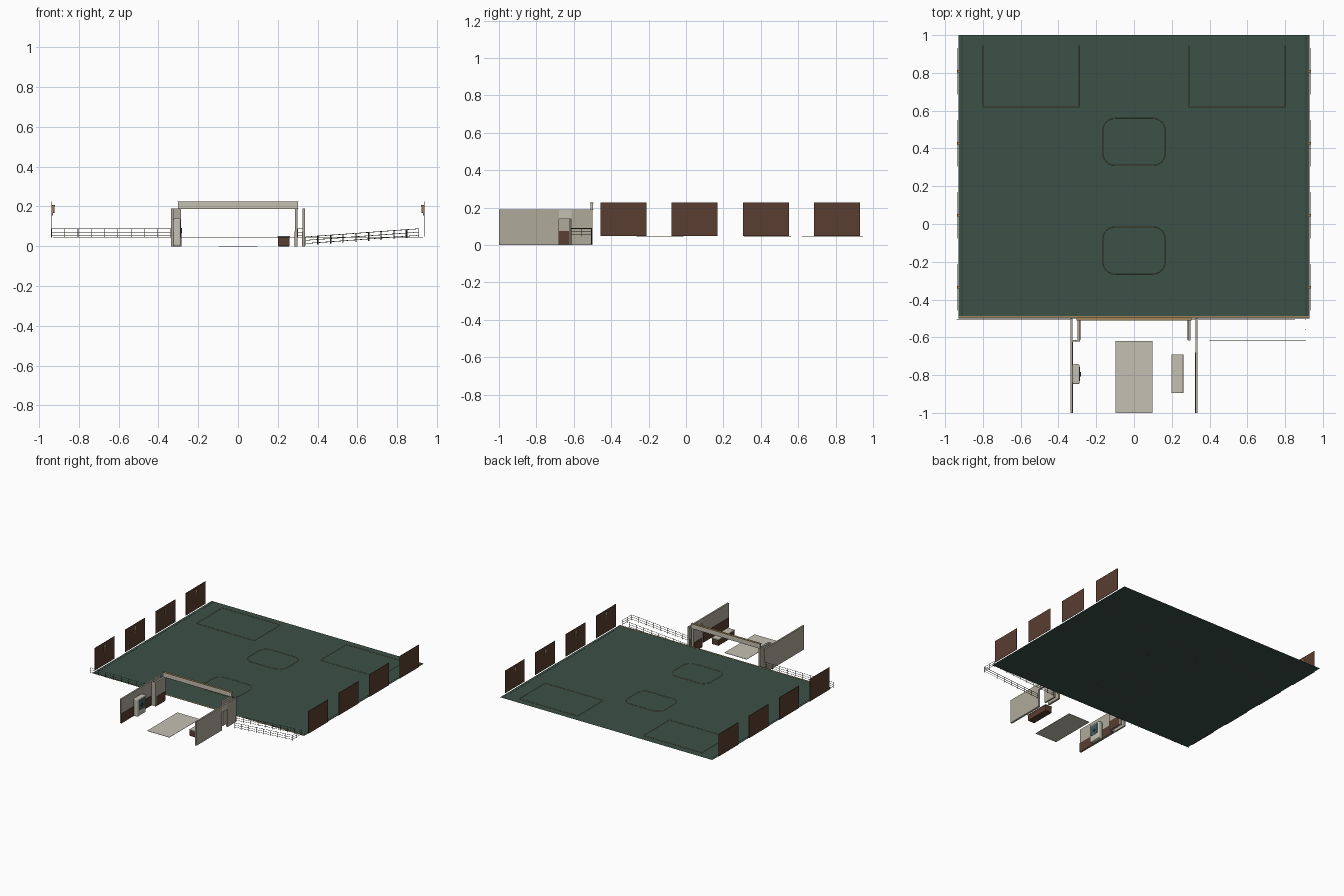
import bpy, bmesh, math
from mathutils import Vector, Matrix

if "Cube" in bpy.data.objects:
    bpy.data.objects.remove(bpy.data.objects["Cube"])


def mat(name, c):
    m = bpy.data.materials.new(name)
    m.diffuse_color = (*c, 1)
    m.use_nodes = True
    m.node_tree.nodes["Principled BSDF"].inputs["Base Color"].default_value = m.diffuse_color
    return m


GREEN = mat("green_floor", (0.045, 0.082, 0.063))
DARK = mat("dark_trim", (0.03, 0.045, 0.04))
BEIGE = mat("beige_wall", (0.43, 0.40, 0.33))
CREAM = mat("cream", (0.55, 0.53, 0.45))
WOOD = mat("brown_wood", (0.10, 0.048, 0.03))
BRASS = mat("brass", (0.36, 0.24, 0.10))
IRON = mat("iron", (0.10, 0.10, 0.075))
TEAL = mat("teal_glass", (0.05, 0.11, 0.11))


def finish(name, bm, m):
    bmesh.ops.recalc_face_normals(bm, faces=bm.faces)
    me = bpy.data.meshes.new(name)
    bm.to_mesh(me)
    bm.free()
    me.materials.append(m)
    o = bpy.data.objects.new(name, me)
    bpy.context.collection.objects.link(o)
    return o


def add_box(bm, x, y, z):
    s = Matrix.Diagonal((x[1] - x[0], y[1] - y[0], z[1] - z[0], 1))
    t = Matrix.Translation((sum(x) / 2, sum(y) / 2, sum(z) / 2))
    bmesh.ops.create_cube(bm, size=1, matrix=t @ s)


def boxes(name, m, *spans, bevel=0):
    bm = bmesh.new()
    for s in spans:
        add_box(bm, *s)
    o = finish(name, bm, m)
    if bevel:
        b = o.modifiers.new("bevel", 'BEVEL')
        b.width, b.segments = bevel, 3
    return o


def bar(bm, a, b, r, sides=6):
    a, b = Vector(a), Vector(b)
    d = b - a
    M = Matrix.Translation((a + b) / 2) @ d.to_track_quat('Z', 'Y').to_matrix().to_4x4()
    bmesh.ops.create_cone(bm, cap_ends=True, segments=sides, radius1=r, radius2=r,
                          depth=d.length, matrix=M)


def railing(name, a, b, posts):
    # three rails over evenly spaced posts, a and b are at foot level
    a, b = Vector(a), Vector(b)
    bm = bmesh.new()
    for h in (0.010, 0.026, 0.043):
        up = Vector((0, 0, h))
        bar(bm, a + up, b + up, 0.0014)
    for i in range(posts):
        p = a.lerp(b, i / (posts - 1))
        bar(bm, p, p + Vector((0, 0, 0.045)), 0.0018)
    finish(name, bm, IRON)


def loop_trim(name, pts):
    bm = bmesh.new()
    for p, q in zip(pts, pts[1:] + pts[:1]):
        bar(bm, p, q, 0.0012, 4)
    finish(name, bm, BRASS)


FZ = 0.045

# main floor
bm = bmesh.new()
vs = [bm.verts.new((x, y, FZ)) for x, y in ((-.93, -.5), (.93, -.5), (.93, 1), (-.93, 1))]
bm.faces.new(vs)
finish("main_floor", bm, GREEN)
for s in (-1, 1):
    boxes("floor_edge_strip", DARK,
          (sorted((s * .908, s * .913)), (-.49, 1), (FZ, FZ + .0006)))
boxes("floor_front_strip", BRASS, ((-.93, .93), (-.495, -.488), (FZ, FZ + .001)))

# rounded floor inlays
for cy in (-0.14, 0.435):
    pts = []
    for k, (sx, sy) in enumerate(((1, 1), (-1, 1), (-1, -1), (1, -1))):
        for i in range(7):
            t = math.radians(90 * k + 15 * i)
            pts.append((sx * .10 + .065 * math.cos(t), cy + sy * .06 + .065 * math.sin(t), FZ + .001))
    loop_trim("oval_floor_inlay", pts)

# rectangular floor inlays
for s in (-1, 1):
    loop_trim("rear_floor_inlay", [(s * x, y, FZ + .001) for x, y in
                                   ((.29, .62), (.80, .62), (.80, .945), (.29, .945))])

# side panels with wall lamps
for s in (-1, 1):
    for k in range(4):
        y = -0.335 + 0.381 * k
        boxes("side_panel", WOOD,
              (sorted((s * .9355, s * .938)), (y - .123, y + .123), (.048, .226)))
        boxes("lamp_plate", BRASS,
              (sorted((s * .931, s * .9356)), (y - .006, y + .006), (.155, .205)))
        bm = bmesh.new()
        bmesh.ops.create_cone(bm, cap_ends=True, segments=12, radius1=.004, radius2=.007,
                              depth=.04, matrix=Matrix.Translation((s * .928, y, .188)))
        finish("lamp_shade", bm, BRASS)

# entrance walls; the right one has a doorway
H = (0, .19)
boxes("left_wall", BEIGE, ((-.337, -.325), (-1, -.5), H))
boxes("right_wall", BEIGE, ((.325, .337), (-1, -.68), H), ((.325, .337), (-.612, -.5), H))
boxes("door_lintel", CREAM, ((.325, .337), (-.68, -.612), (.14, .19)))
boxes("left_wainscot", WOOD, ((-.325, -.322), (-1, -.625), (0, .075)))
boxes("right_wainscot", WOOD, ((.322, .325), (-1, -.68), (0, .075)))
for s in (-1, 1):
    boxes("inner_pier", BEIGE, (sorted((s * .286, s * .300)), (-.617, -.5), H))
    boxes("pier_wainscot", WOOD, (sorted((s * .284, s * .286)), (-.615, -.51), (0, .075)))
boxes("left_pier_closure", BEIGE, ((-.325, -.286), (-.622, -.614), H))

# entrance beam with trim
boxes("entrance_beam", CREAM, ((-.302, .302), (-.510, -.496), (.189, .223)))
boxes("beam_trim", BRASS, ((-.304, .304), (-.512, -.494), (.222, .226)),
      ((-.303, .303), (-.512, -.495), (.188, .190)))

# entry floor mat
boxes("entry_mat", CREAM, ((-.098, .098), (-1, -.62), (0, .002)))

# bench
boxes("bench_base", WOOD, ((.200, .260), (-.893, -.693), (0, .046)), bevel=.003)
boxes("bench_seat", CREAM, ((.198, .262), (-.896, -.690), (.045, .052)), bevel=.003)

# wall cabinet with glass front
boxes("cabinet_body", CREAM, ((-.325, -.288), (-.848, -.742), (0, .14)), bevel=.008)
boxes("cabinet_glass", TEAL, ((-.290, -.286), (-.832, -.758), (.045, .125)))
bm = bmesh.new()
bar(bm, (-.288, -.795, .08), (-.281, -.795, .08), .012, 16)
finish("cabinet_knob", bm, DARK)

# railings along the front edge and both sides of the ramp
railing("left_railing", (-.938, -.505, FZ), (-.337, -.505, FZ), 10)
railing("doorway_railing", (.300, -.505, FZ), (.326, -.505, FZ), 2)
railing("ramp_inner_railing", (.34, -.505, .004), (.85, -.505, .041), 9)
railing("ramp_outer_railing", (.40, -.615, .008), (.908, -.615, FZ), 9)
railing("landing_railing", (.908, -.615, FZ), (.908, -.505, FZ), 3)
